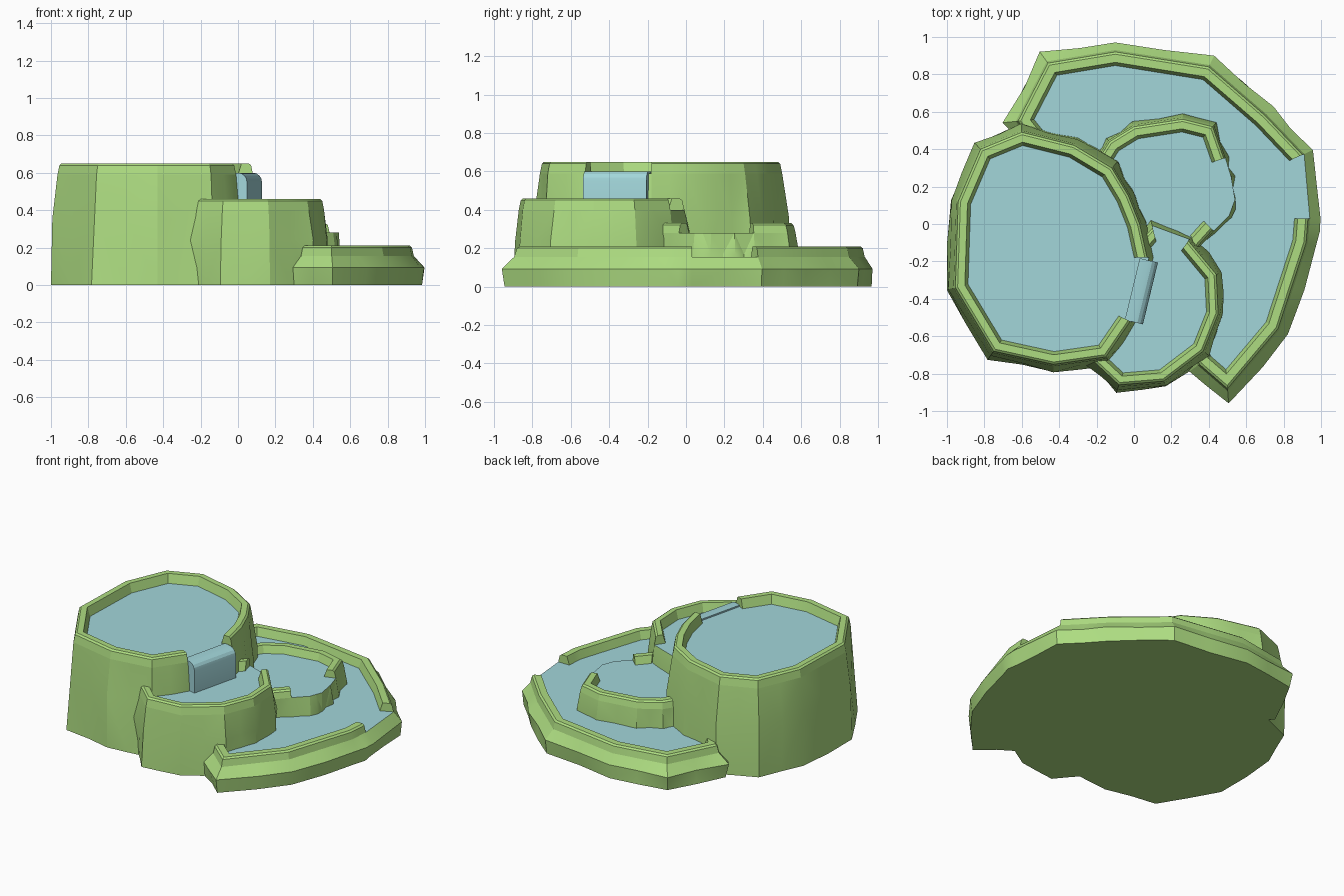
import bpy, bmesh, math, random
from mathutils import Vector

random.seed(4)
if "Cube" in bpy.data.objects:
    bpy.data.objects.remove(bpy.data.objects["Cube"])


def material(name, rgb):
    m = bpy.data.materials.new(name)
    m.use_nodes = True
    m.diffuse_color = (*rgb, 1)
    m.node_tree.nodes["Principled BSDF"].inputs["Base Color"].default_value = (*rgb, 1)
    return m


GREEN = material("moss green", (0.42, 0.72, 0.22))
WATER = material("pool water", (0.36, 0.67, 0.70))


def finish(bm, name, mats):
    bmesh.ops.recalc_face_normals(bm, faces=bm.faces)
    mesh = bpy.data.meshes.new(name)
    bm.to_mesh(mesh)
    bm.free()
    ob = bpy.data.objects.new(name, mesh)
    bpy.context.collection.objects.link(ob)
    for m in mats:
        mesh.materials.append(m)
    bpy.ops.object.select_all(action='DESELECT')
    ob.select_set(True)
    bpy.context.view_layer.objects.active = ob
    bpy.ops.object.shade_smooth_by_angle(angle=math.radians(20))
    return ob


def densify(outline):
    """Add a midpoint to every edge of a closed outline."""
    pts = []
    for a, b in zip(outline, outline[1:] + outline[:1]):
        a, b = Vector(a), Vector(b)
        pts += [a, (a + b) / 2]
    return pts


def mitres(pts):
    """Outward mitre vector at each point of a counter-clockwise ring."""
    out = []
    for i, p in enumerate(pts):
        d0 = (p - pts[i - 1]).normalized()
        d1 = (pts[(i + 1) % len(pts)] - p).normalized()
        n0, n1 = Vector((d0.y, -d0.x)), Vector((d1.y, -d1.x))
        out.append((n0 + n1) / max(1 + n0.dot(n1), 0.6))
    return out


def place(p, n, off, z):
    q = p + n * off
    return (max(-1, min(1, q.x)), q.y, z)


def pool(name, outline, rims, water, top, width, flare, bulge):
    pts = densify(outline)
    norm = mitres(pts)

    # rock body: rough wall rings closed by a flat water face
    bm = bmesh.new()
    rings = []
    for z, off, rough in ((0, flare, 0.012), (water * 0.6, bulge, 0.012), (water, 0.01, 0)):
        rings.append([bm.verts.new(place(p, n, off + random.uniform(-rough, rough), z))
                      for p, n in zip(pts, norm)])
    for lo, hi in zip(rings, rings[1:]):
        for i in range(len(pts)):
            j = (i + 1) % len(pts)
            bm.faces.new((lo[i], lo[j], hi[j], hi[i]))
    bm.faces.new(rings[0][::-1])
    surface = bm.faces.new(rings[-1])
    surface.material_index = 1
    bmesh.ops.triangulate(bm, faces=[f for f in bm.faces if len(f.verts) == 4])
    finish(bm, name + "_basin", (GREEN, WATER))

    # raised rim, left open where the water spills over
    section = ((0.01, water), (0, top - 0.01), (-0.012, top), (-width, top),
               (-width - 0.02, water - 0.01))
    for k, (first, last) in enumerate(rims):
        bm = bmesh.new()
        cuts = [[bm.verts.new(place(pts[i], norm[i], o, z)) for o, z in section]
                for i in range(2 * first, 2 * last + 1)]
        for a, b in zip(cuts, cuts[1:]):
            for i in range(len(section)):
                j = (i + 1) % len(section)
                bm.faces.new((a[i], a[j], b[j], b[i]))
        bm.faces.new(cuts[0])
        bm.faces.new(cuts[-1][::-1])
        finish(bm, f"{name}_rim_{k + 1}", (GREEN,))


# Tall pool on the right
pool("upper_pool",
     [(0.07, -0.18), (0.03, 0), (-0.03, 0.15), (-0.12, 0.3), (-0.32, 0.42), (-0.6, 0.49),
      (-0.82, 0.4), (-0.94, 0.12), (-0.955, -0.34), (-0.75, -0.68), (-0.43, -0.75),
      (-0.15, -0.71), (-0.02, -0.52)],
     [(0, 12)], 0.59, 0.65, 0.05, 0.045, 0.035)

# Second pool at the front
pool("front_pool",
     [(-0.3, -0.4), (-0.23, -0.72), (-0.08, -0.86), (0.16, -0.84), (0.37, -0.68),
      (0.45, -0.48), (0.44, -0.27), (0.29, -0.09), (0.1, -0.02), (0.03, -0.1), (-0.1, -0.1)],
     [(0, 7), (8, 9)], 0.40, 0.46, 0.045, 0.03, 0.035)

# Third pool in the middle
pool("middle_pool",
     [(0.33, -0.13), (0.42, -0.03), (0.5, 0.05), (0.53, 0.13), (0.51, 0.25), (0.48, 0.35),
      (0.42, 0.52), (0.26, 0.56), (0, 0.52), (-0.13, 0.44), (-0.18, 0.36), (-0.3, 0.2),
      (-0.1, -0.1)],
     [(0, 1), (5, 11)], 0.28, 0.33, 0.05, 0.02, 0.02)

# Low pool wrapped around the back and left
pool("lower_pool",
     [(0.25, -0.5), (0.35, -0.75), (0.5, -0.88), (0.77, -0.56), (0.92, -0.1), (0.93, 0.03),
      (0.9, 0.37), (0.7, 0.58), (0.4, 0.84), (-0.1, 0.92), (-0.46, 0.86), (-0.62, 0.55),
      (-0.5, 0.4), (0, 0.1)],
     [(0, 5), (6, 12)], 0.155, 0.21, 0.055, 0.05, 0.06)

# Waterfall spilling from the tall pool into the front pool
bm = bmesh.new()
start, end = Vector((-0.02, -0.52)), Vector((0.06, -0.19))
along = (end - start).normalized()
flow = Vector((along.y, -along.x))
profile = [(-0.03, 0.39), (-0.03, 0.6), (0.02, 0.6)]
profile += [(0.02 + 0.05 * math.sin(a), 0.55 + 0.05 * math.cos(a))
            for a in (math.pi / 8 * i for i in range(1, 5))]
profile.append((0.07, 0.39))
sides = [[bm.verts.new((*(p + flow * d), z)) for d, z in profile] for p in (start, end)]
for i in range(len(profile)):
    j = (i + 1) % len(profile)
    bm.faces.new((sides[0][i], sides[0][j], sides[1][j], sides[1][i]))
bm.faces.new(sides[0])
bm.faces.new(sides[1][::-1])
finish(bm, "waterfall", (WATER,))
